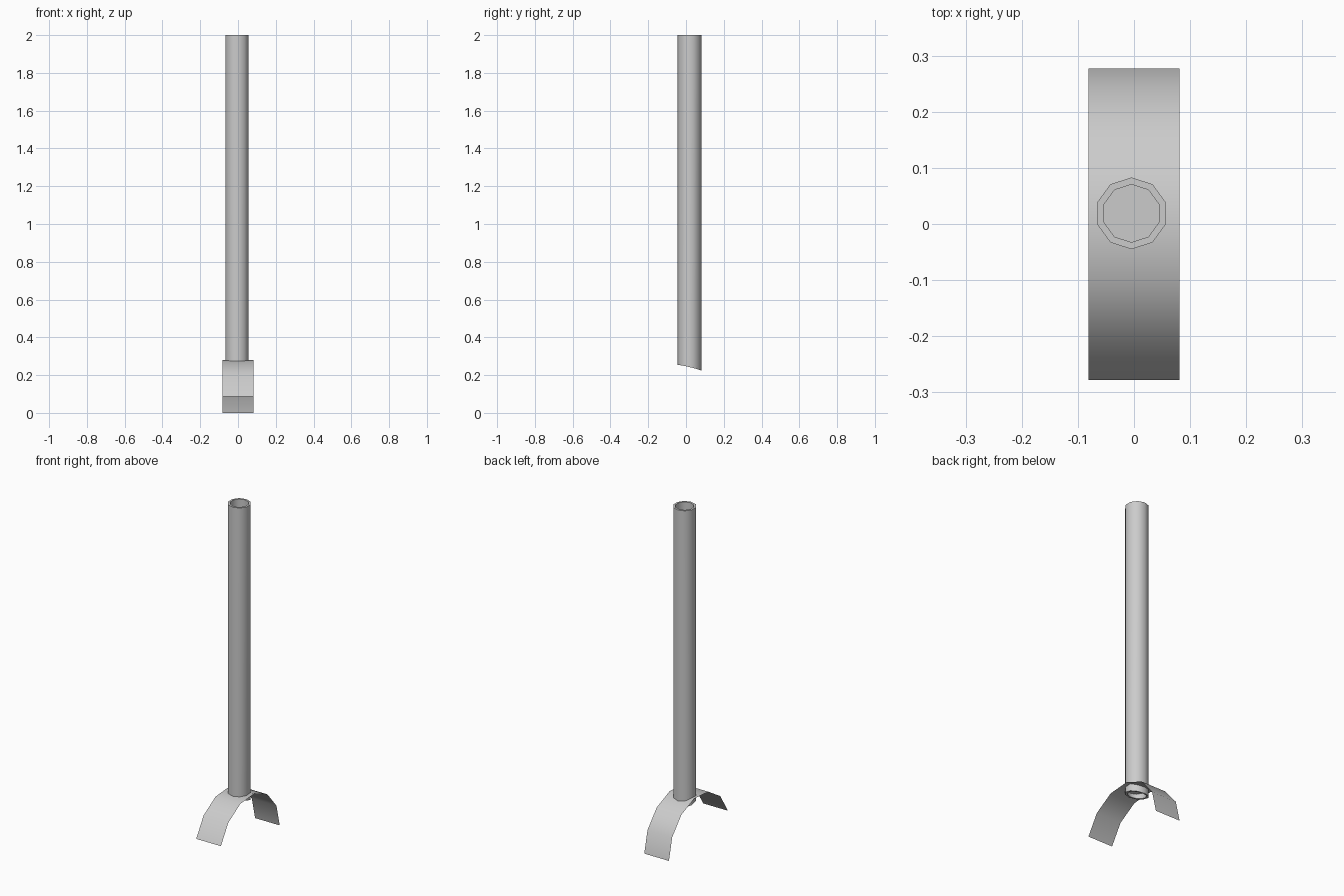
import bpy, bmesh
from math import sin, cos, pi, radians

if "Cube" in bpy.data.objects:
    bpy.data.objects.remove(bpy.data.objects["Cube"])


def make(name, bm):
    me = bpy.data.meshes.new(name)
    bm.to_mesh(me)
    bm.free()
    ob = bpy.data.objects.new(name, me)
    bpy.context.collection.objects.link(ob)
    return ob


# Curved strap: thin sheet following 162 degrees of a circle
R, HALF_W, SEGS = 0.2845, 0.0815, 6
bm = bmesh.new()
rows = []
for i in range(SEGS + 1):
    a = radians(162) * i / SEGS
    y, z = R * cos(a) - 0.007, R * sin(a)
    rows.append([bm.verts.new((x, y, z)) for x in (-HALF_W, HALF_W)])
for (a, b), (c, d) in zip(rows, rows[1:]):
    bm.faces.new((a, b, d, c)).smooth = True
make("curved_strap", bm)

# Ten-sided hollow pole with a slanted lower end
CX, CY, N = -0.0045, 0.019, 10
R_OUT, R_IN, TOP = 0.064, 0.0515, 2.0


def slant(y):
    return 0.247 - 0.21 * y - 0.8 * y * y


def ring(bm, r, height):
    pts = []
    for i in range(N):
        a = pi / 2 + 2 * pi * i / N
        x, y = CX + r * cos(a), CY + r * sin(a)
        pts.append(bm.verts.new((x, y, slant(y) if height is None else height)))
    return pts


def bridge(bm, a, b):
    for i in range(N):
        j = (i + 1) % N
        bm.faces.new((a[i], a[j], b[j], b[i])).smooth = True


bm = bmesh.new()
outer_low, outer_top = ring(bm, R_OUT, None), ring(bm, R_OUT, TOP)
inner_top, plug = ring(bm, R_IN, TOP), ring(bm, R_IN, 0.295)
inner_low = ring(bm, R_IN, None)
loops = [outer_low, outer_top, inner_top, plug, inner_low]
for a, b in zip(loops, loops[1:] + loops[:1]):
    bridge(bm, a, b)

# Floor closing the bore above the strap
hub = bm.verts.new((CX, CY, 0.295))
for i in range(N):
    bm.faces.new((plug[i], plug[(i + 1) % N], hub)).smooth = True

# Keep the rims crisp
for lp in (outer_low, outer_top, inner_top, inner_low):
    for i in range(N):
        bm.edges.get((lp[i], lp[(i + 1) % N])).smooth = False
make("hollow_pole", bm)
